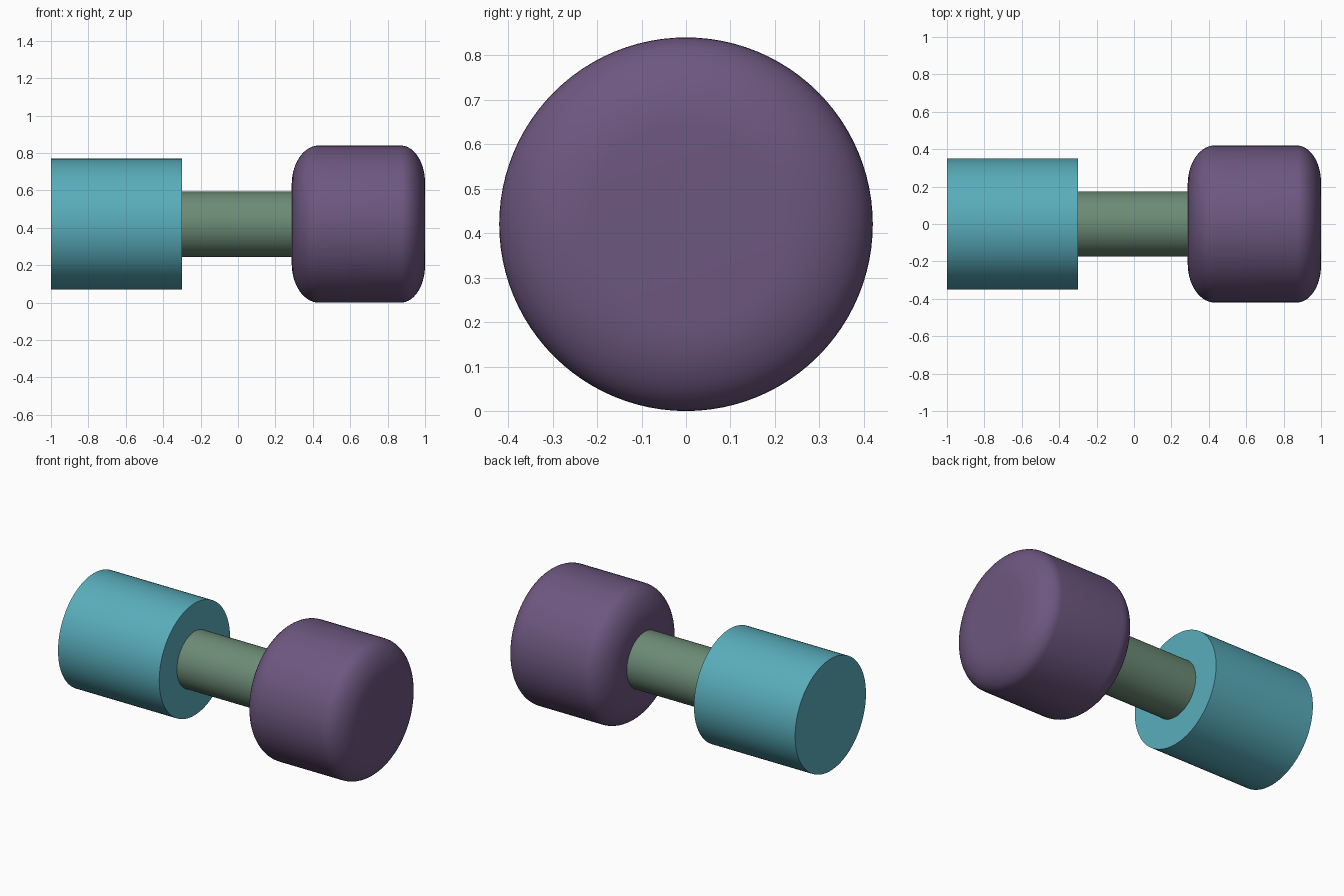
import bpy, bmesh, math

if "Cube" in bpy.data.objects:
    bpy.data.objects.remove(bpy.data.objects["Cube"])

CENTRE_Z = 0.42
SEGMENTS = 96


def lathe(name, profile, colour):
    """Spin (x, radius) points around the horizontal x axis, closing both ends."""
    bm = bmesh.new()
    rings = []
    for x, r in profile:
        angles = [2 * math.pi * i / SEGMENTS for i in range(SEGMENTS)]
        rings.append([bm.verts.new((x, r * math.cos(a), r * math.sin(a))) for a in angles])
    for a, b in zip(rings, rings[1:]):
        for i in range(SEGMENTS):
            j = (i + 1) % SEGMENTS
            bm.faces.new((a[i], a[j], b[j], b[i]))
    bm.faces.new(rings[0])
    bm.faces.new(rings[-1])
    bmesh.ops.recalc_face_normals(bm, faces=bm.faces)
    mesh = bpy.data.meshes.new(name)
    bm.to_mesh(mesh)
    bm.free()
    obj = bpy.data.objects.new(name, mesh)
    obj.location.z = CENTRE_Z
    bpy.context.collection.objects.link(obj)
    mat = bpy.data.materials.new(name + "_colour")
    mat.diffuse_color = (*colour, 1)
    mat.use_nodes = True
    mat.node_tree.nodes["Principled BSDF"].inputs["Base Color"].default_value = mat.diffuse_color
    mesh.materials.append(mat)
    bpy.ops.object.select_all(action='DESELECT')
    obj.select_set(True)
    bpy.context.view_layer.objects.active = obj
    bpy.ops.object.shade_smooth_by_angle(angle=math.radians(35))
    return obj


def rounded_profile(x0, x1, radius, start, end, steps=14):
    """Elliptical shoulders; start and end are (length, radial depth)."""
    quarter = [math.pi / 2 * i / steps for i in range(steps + 1)]
    left = [(x0 + start[0] * (1 - math.cos(t)),
             radius - start[1] * (1 - math.sin(t))) for t in quarter]
    right = [(x1 - end[0] * (1 - math.cos(t)),
              radius - end[1] * (1 - math.sin(t))) for t in reversed(quarter)]
    return left + right


# Sharp-edged weight
lathe("left_weight", [(-1.0, 0.35), (-0.30, 0.35)], (0.10, 0.42, 0.50))

# Bar between the weights
lathe("handle", [(-0.32, 0.175), (0.32, 0.175)], (0.15, 0.26, 0.18))

# Rounded weight
lathe("right_weight",
      rounded_profile(0.287, 1.0, 0.42, (0.145, 0.21), (0.13, 0.20)),
      (0.155, 0.095, 0.215))
